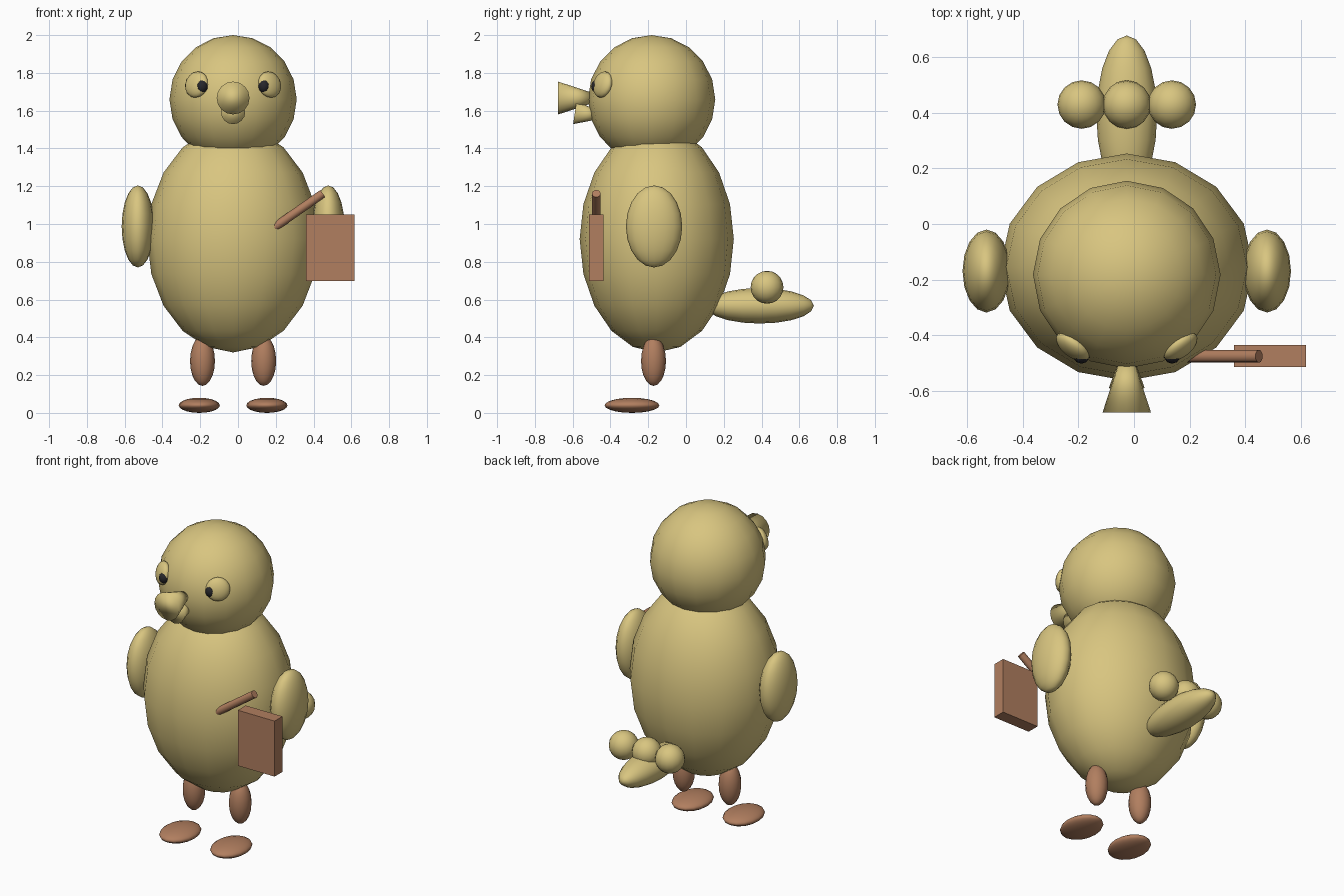
import bpy
import math
from mathutils import Vector

if "Cube" in bpy.data.objects:
    bpy.data.objects.remove(bpy.data.objects["Cube"])

CX = -0.026  # symmetry axis of the bird


def material(name, rgb):
    m = bpy.data.materials.new(name)
    m.diffuse_color = (*rgb, 1)
    m.use_nodes = True
    m.node_tree.nodes["Principled BSDF"].inputs["Base Color"].default_value = m.diffuse_color
    return m


YELLOW = material("soft_yellow", (0.69, 0.56, 0.215))
BROWN = material("warm_brown", (0.44, 0.21, 0.115))
BLACK = material("near_black", (0.02, 0.02, 0.024))


def finish(name, mat, smooth=True):
    ob = bpy.context.object
    ob.name = ob.data.name = name
    ob.data.materials.append(mat)
    if smooth:
        bpy.ops.object.shade_smooth()
    return ob


def blob(name, loc, radii, mat, seg=16, rings=10, normal=None):
    """Ellipsoid; with a normal, its local z axis points that way."""
    bpy.ops.mesh.primitive_uv_sphere_add(segments=seg, ring_count=rings, radius=1, location=loc)
    ob = finish(name, mat)
    ob.scale = radii
    if normal is not None:
        ob.rotation_euler = Vector(normal).to_track_quat('Z', 'Y').to_euler()
    return ob


def horn(name, base, direction, radius, depth):
    """Cone whose wide end is centred on base and whose tip lies along direction."""
    d = Vector(direction).normalized()
    bpy.ops.mesh.primitive_cone_add(vertices=16, radius1=radius, radius2=0, depth=depth,
                                    location=Vector(base) + d * depth / 2,
                                    rotation=d.to_track_quat('Z', 'Y').to_euler())
    return finish(name, YELLOW)


# Body and head
blob("body", (CX, -0.155, 0.92), (0.455, 0.408, 0.6), YELLOW)
HEAD = Vector((CX, -0.182, 1.66))
blob("head", HEAD, (0.337, 0.337, 0.34), YELLOW)

# Beak, flaring outward
horn("upper_beak", (CX, -0.677, 1.667), (0, 1, 0), 0.087, 0.265)
horn("lower_beak", (CX, -0.588, 1.592), (0, 1, -0.15), 0.064, 0.18)

# Paired parts: eyes, wings, legs and feet
for side, s in (("left", -1), ("right", 1)):
    eye = Vector((CX + s * 0.193, -0.44, 1.738))
    blob(side + "_eyelid", eye, (0.071, 0.071, 0.036), YELLOW, normal=eye - HEAD)
    blob(side + "_pupil", (CX + s * 0.163, -0.472, 1.729), (0.03, 0.03, 0.035), BLACK, 10, 8)
    blob(side + "_wing", (CX + s * 0.504, -0.169, 0.987), (0.086, 0.149, 0.217), YELLOW)
    blob(side + "_leg", (CX + s * 0.162, -0.172, 0.275), (0.066, 0.066, 0.132), BROWN)
    blob(side + "_foot", (CX + s * 0.179, -0.286, 0.04), (0.109, 0.145, 0.04), BROWN)

# Tail with three balls resting on it
blob("tail", (CX, 0.39, 0.567), (0.109, 0.108 * 0.87, 0.287), YELLOW, normal=(0, 1, 0))
for i in (-1, 0, 1):
    blob("tail_ball", (CX + i * 0.162, 0.429, 0.665), (0.087,) * 3, YELLOW)

# Box held in front
bpy.ops.mesh.primitive_cube_add(size=1, location=(0.488, -0.475, 0.874))
finish("box", BROWN, smooth=False).scale = (0.258, 0.079, 0.352)

# Stick leaning out of the body
a, b = Vector((0.15, -0.475, 0.953)), Vector((0.449, -0.475, 1.161))
bpy.ops.mesh.primitive_cylinder_add(vertices=12, radius=0.023, depth=(b - a).length,
                                    location=(a + b) / 2,
                                    rotation=(b - a).to_track_quat('Z', 'Y').to_euler())
finish("stick", BROWN, smooth=False)
bpy.ops.object.shade_smooth_by_angle(angle=math.radians(40))
